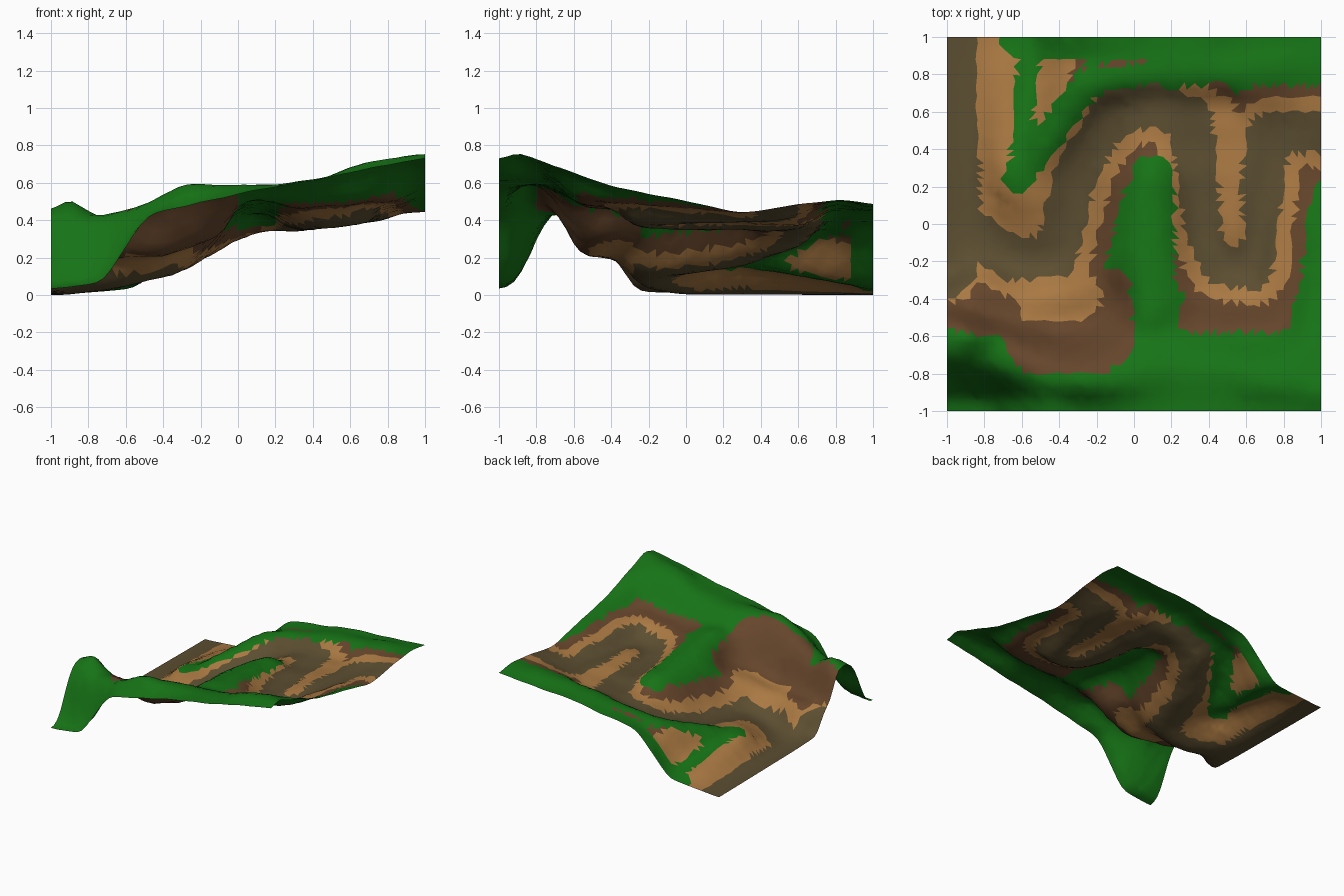
import bpy, bmesh, random
from mathutils import Vector, noise

if "Cube" in bpy.data.objects:
    bpy.data.objects.remove(bpy.data.objects["Cube"])

random.seed(4)


def sample(*line, step=0.04):
    """Evenly sample a polyline of (x, y, z) points."""
    out = [Vector(line[-1])]
    for a, b in zip(map(Vector, line), map(Vector, line[1:])):
        n = max(1, round((b.xy - a.xy).length / step))
        out += [a.lerp(b, i / n) for i in range(n)]
    return out


# Winding track floor
track = sample((-.96, 1, 0), (-.93, 0, 0), (-.65, -.19, .03), (-.42, -.17, .09), (-.3, .3, .15),
               (-.12, .59, .25), (.1, .63, .34), (.3, .57, .345), (.38, 0, .345), (.47, -.21, .35),
               (.63, -.24, .375), (.67, .1, .38), (.72, .48, .4), (1, .5, .475))
# Ridges and slopes
front_ridge = sample((-1, -.6, .45), (-.9, -.6, .54), (-.77, -.66, .42), (-.5, -.8, .49), (-.3, -.85, .6),
                     (.2, -.85, .59), (.5, -.85, .64), (.7, -.85, .72), (1, -.9, .76))
back_ridge = sample((-.62, .25, .16), (-.25, .75, .36), (.4, .83, .47), (1, .82, .515))
spur = sample((-.62, .25, .16), (-.56, 1, .03))
hill = sample((.1, .25, .43), (.1, -.5, .51))
rib = sample((.48, .62, .37), (.53, -.06, .4))
left_slope = sample((-.93, -.4, .2), (-.4, -.5, .2), (-.15, -.4, .3))
right_slope = sample((.33, -.48, .46), (.75, -.48, .5), (.85, .15, .45))
# Sheet edges
front_edge = sample((-1, -1, .03), (-.72, -1, .06), (-.5, -1, .42), (0, -1, .54), (1, -1, .73))
right_edge = sample((1, -.9, .76), (1, -.4, .585), (1, .3, .44), (1, .8, .515), (1, 1, .49))
back_edge = sample((-1, 1, 0), (-.55, 1, .03), (-.25, 1, .36), (.4, 1, .45), (1, 1, .48))
left_edge = sample((-1, 1, 0), (-1, -.24, .015))
points = (track + front_ridge + back_ridge + spur + hill + rib + left_slope + right_slope
          + front_edge + right_edge + back_edge + left_edge)


def height(x, y):
    top = total = 0
    for p in points:
        w = 1 / ((p.x - x) ** 2 + (p.y - y) ** 2 + .0006) ** 1.7
        top += w * p.z
        total += w
    z = top / total
    return z + .012 * noise.noise((x * 6, y * 6, 1)) * (z > .13)


# Ground paint: (colour, line, half width), later strokes cover earlier ones
GRASS, EARTH, SAND, TRACK = range(4)
strokes = [
    (EARTH, track, .27),
    (EARTH, left_slope, .17),
    (EARTH, sample((-.5, -.6, 0), (-.2, -.6, 0)), .2),
    (EARTH, right_slope, .1),
    (EARTH, sample((-.38, 1, 0), (-.36, .85, 0)), .1),
    (SAND, track, .195),
    (SAND, left_edge, .18),
    (SAND, sample((-.74, 1, 0), (-.72, .06, 0), (-.5, .15, 0)), .12),
    (SAND, sample((-.4, 1, 0), (-.45, .6, 0)), .09),
    (SAND, sample((-.5, -.4, 0), (-.3, -.38, 0)), .13),
    (GRASS, spur, .055),
    (GRASS, back_ridge, .08),
    (GRASS, back_edge[-40:], .12),
    (GRASS, hill, .115),
    (TRACK, track, .115),
    (TRACK, left_edge, .15),
    (SAND, rib, .06),
]


def ground(x, y):
    for colour, line, r in reversed(strokes):
        if any((p.x - x) ** 2 + (p.y - y) ** 2 < r * r for p in line):
            return colour
    return GRASS


# Terrain sheet
bm = bmesh.new()
bmesh.ops.create_grid(bm, x_segments=50, y_segments=50, size=1)
for v in bm.verts:
    if max(abs(v.co.x), abs(v.co.y)) < .99:
        v.co.x += random.uniform(-.008, .008)
        v.co.y += random.uniform(-.008, .008)
    v.co.z = height(v.co.x, v.co.y)
for _ in range(2):
    bmesh.ops.smooth_vert(bm, verts=bm.verts, factor=.5, use_axis_z=True)
low = min(v.co.z for v in bm.verts)
for v in bm.verts:
    v.co.z -= low
bmesh.ops.triangulate(bm, faces=bm.faces)
for f in bm.faces:
    c = f.calc_center_median()
    f.material_index = ground(c.x, c.y)
    f.smooth = True

mesh = bpy.data.meshes.new("terrain")
bm.to_mesh(mesh)
bm.free()
for name, rgb in [("grass", (.008, .17, .008)), ("earth", (.13, .06, .024)),
                  ("sand", (.4, .19, .055)), ("track", (.105, .075, .03))]:
    m = bpy.data.materials.new(name)
    m.diffuse_color = (*rgb, 1)
    m.use_nodes = True
    m.node_tree.nodes["Principled BSDF"].inputs["Base Color"].default_value = m.diffuse_color
    mesh.materials.append(m)
bpy.context.collection.objects.link(bpy.data.objects.new("terrain", mesh))
